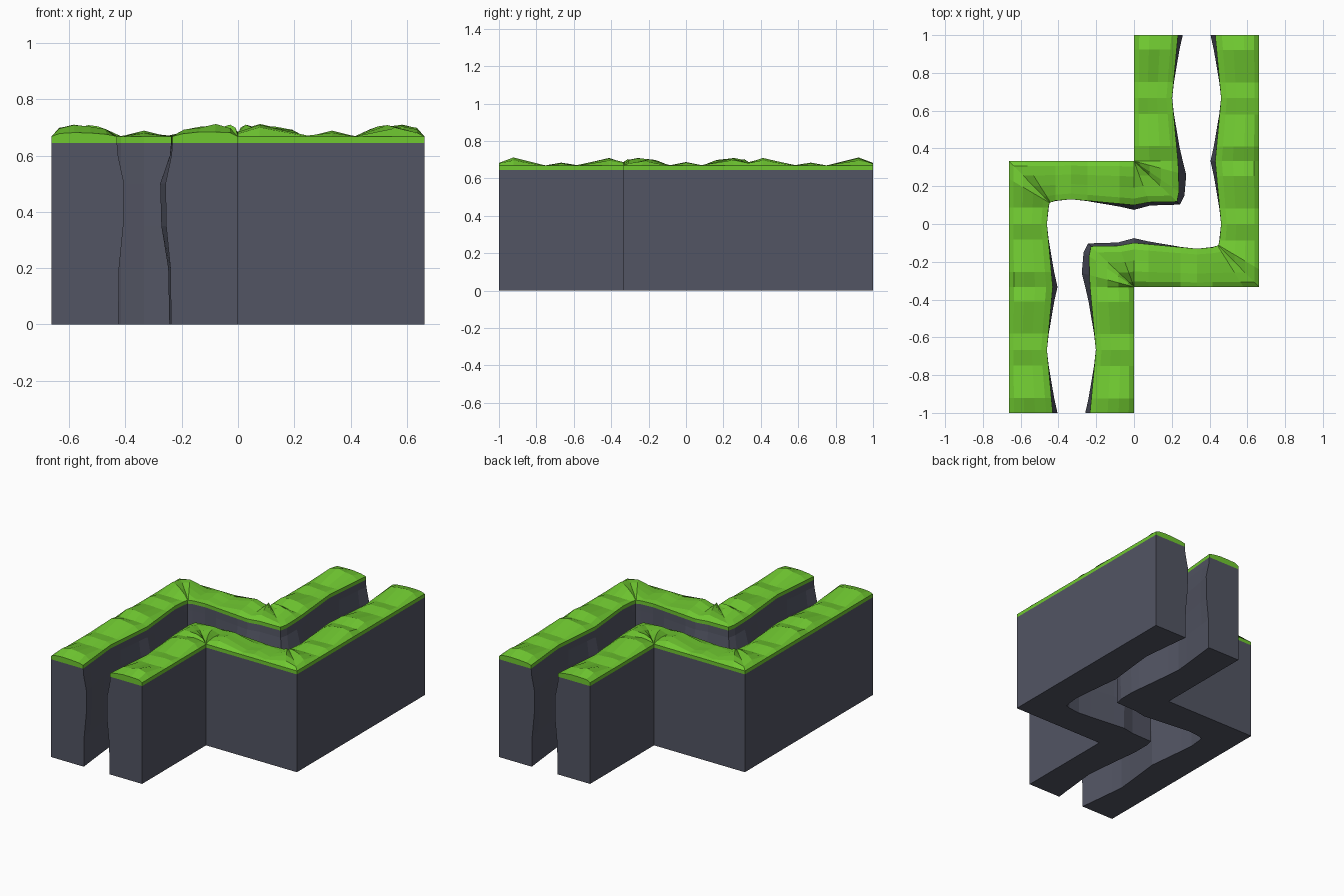
import bpy, bmesh, math, random
from mathutils import Vector, Matrix

if "Cube" in bpy.data.objects:
    bpy.data.objects.remove(bpy.data.objects["Cube"])

random.seed(4)
W, T = 0.663, 0.333          # outer half width, corner line
TILE = 2 / 3                 # the wavy pattern repeats along every leg
WALL_TOP, EDGE = 0.645, 0.668

# Crest heights along one tile
CREST = [(0, 0.685), (0.08, 0.71), (0.25, 0.67), (0.333, 0.688),
         (0.42, 0.67), (0.59, 0.71), (TILE, 0.685)]
# Wall face profile (height, bulge share) and turf rows (share of width, crest share)
FACE = [(WALL_TOP, 0), (0.60, 0.15), (0.50, 1), (0.35, 0.9), (0.2, 0.3), (0, 0.2)]
ROWS = [(0.12, 0.75), (0.35, 1.0), (0.6, 0.8), (0.85, 0.6)]

def material(name, rgb):
    m = bpy.data.materials.new(name)
    m.diffuse_color = (*rgb, 1)
    m.use_nodes = True
    m.node_tree.nodes["Principled BSDF"].inputs["Base Color"].default_value = m.diffuse_color
    return m

stone = material("slate", (0.085, 0.09, 0.125))
grass = material("grass_green", (0.16, 0.58, 0.03))

def leg(start, along, across, t0=0.0, t1=TILE):
    """Stations of one tile: outer point, corridor point, bulge, crest."""
    out = []
    for t, crest in CREST:
        if t0 <= t <= t1:
            u = abs(t / TILE * 2 - 1)
            o = Vector(start) + Vector(along) * t
            i = o + Vector(across) * (0.202 + 0.031 * u)
            out.append((o, i, 0.025 * u * u, crest))
    return out

def fan(ox, oy, ix, iy, bulge, crest):
    return (Vector((ox, oy)), Vector((ix, iy)), bulge, crest)

X, Y = (1, 0), (0, 1)
stations = leg((-W, -1), Y, X) + leg((-W, -T), Y, X, 0.05, 0.43)
# First corner
stations += [fan(-W, 0.24, -0.447, 0.112, 0, 0.705),
             fan(-W, T, -0.445, 0.113, 0, 0.69),
             fan(-0.58, T, -0.442, 0.114, 0, 0.71)]
# Cross leg
stations += leg((-TILE, T), X, (0, -1), 0.24)
# Second corner, fanned round the re-entrant outer edge
stations += [fan(0, T, 0.08, 0.115, 0.018, 0.708),
             fan(0, T, 0.228, 0.118, 0.022, 0.675),
             fan(0, T, 0.238, 0.17, 0.035, 0.69),
             fan(0, T, 0.236, 0.27, 0.042, 0.706)]
# Last leg
stations += leg((0, T), Y, X)

def wall_ring(o, i, bulge, crest):
    n = (i - o).normalized()
    return [(*o, 0), (*o, WALL_TOP)] + [(*(i + n * bulge * k), z) for z, k in FACE]

def turf_ring(o, i, bulge, crest):
    ring = [(*o, WALL_TOP), (*o, EDGE)]
    for f, k in ROWS:
        z = EDGE + (crest - EDGE) * k + random.uniform(-0.004, 0.002)
        ring.append((*o.lerp(i, f), z))
    return ring + [(*i, EDGE), (*i, WALL_TOP)]

def loft(name, rings, mat, turn):
    bm = bmesh.new()
    vs = [[bm.verts.new(p) for p in r] for r in rings]
    n = len(vs[0])
    for a, b in zip(vs, vs[1:]):
        for k in range(n):
            j = (k + 1) % n
            bm.faces.new((a[k], a[j], b[j], b[k]))
    bm.faces.new(vs[0])
    bm.faces.new(vs[-1][::-1])
    bmesh.ops.remove_doubles(bm, verts=bm.verts, dist=1e-5)
    bmesh.ops.recalc_face_normals(bm, faces=bm.faces)
    if turn:
        bm.transform(Matrix.Rotation(math.pi, 4, 'Z'))
    me = bpy.data.meshes.new(name)
    bm.to_mesh(me)
    bm.free()
    me.materials.append(mat)
    bpy.context.collection.objects.link(bpy.data.objects.new(name, me))

# Two identical walls, the second turned half way round
walls = [wall_ring(*s) for s in stations]
turf = [turf_ring(*s) for s in stations]
for side, turn in (("left", False), ("right", True)):
    loft(side + "_wall", walls, stone, turn)
    loft(side + "_turf", turf, grass, turn)
